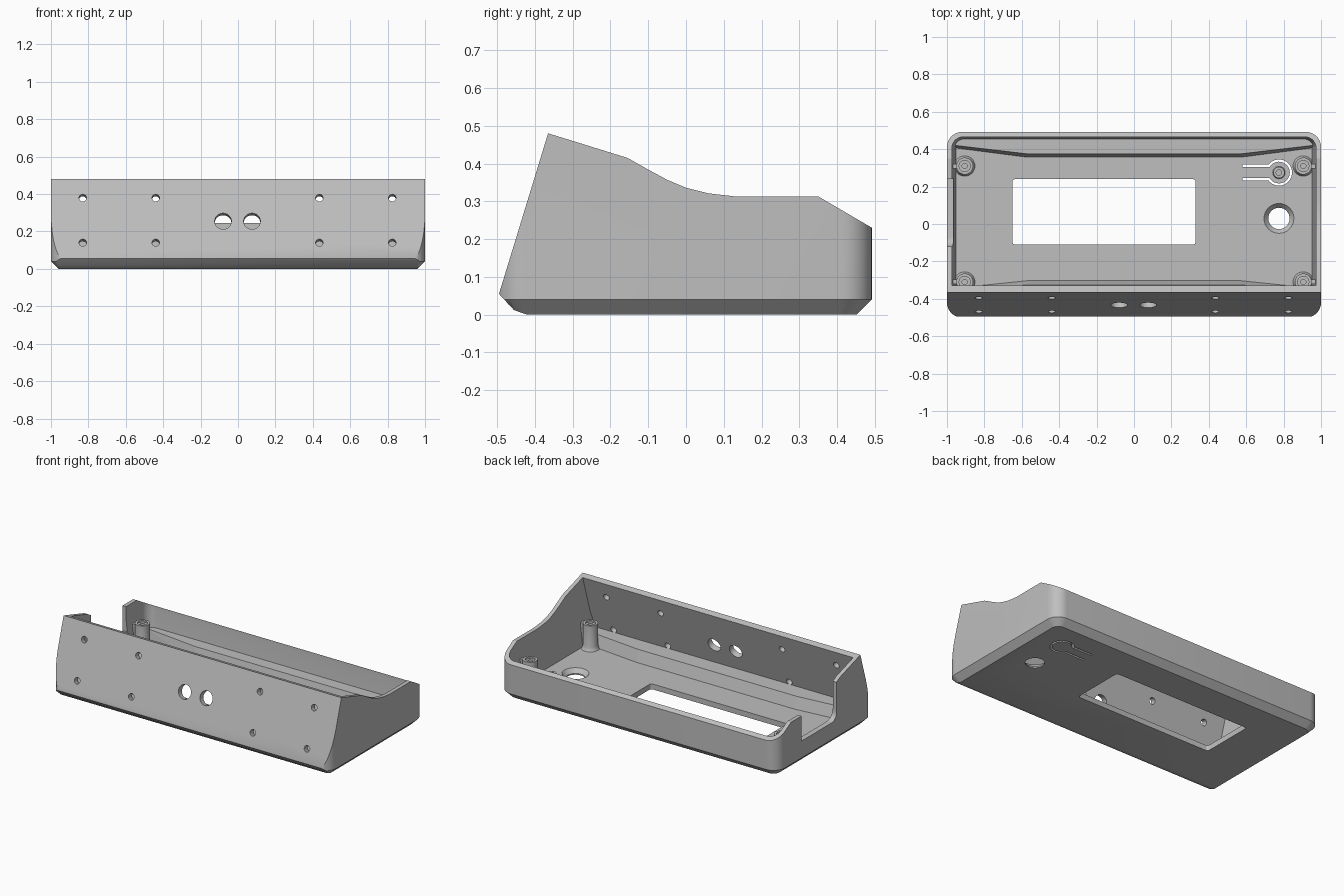
import bpy, bmesh, math
from mathutils import Vector

cube = bpy.data.objects.get("Cube")
if cube:
    bpy.data.objects.remove(cube)

grey = bpy.data.materials.new("matte_grey")
grey.use_nodes = True
grey.diffuse_color = (0.52, 0.52, 0.52, 1)
grey.node_tree.nodes["Principled BSDF"].inputs["Base Color"].default_value = (0.52, 0.52, 0.52, 1)

FLOOR = 0.035
SLOPE = 0.306  # lean of the front wall, y per z
front_normal = Vector((0, -1, SLOPE)).normalized()


def finish(name, bm):
    bmesh.ops.recalc_face_normals(bm, faces=bm.faces)
    mesh = bpy.data.meshes.new(name)
    bm.to_mesh(mesh)
    bm.free()
    mesh.materials.append(grey)
    obj = bpy.data.objects.new(name, mesh)
    bpy.context.collection.objects.link(obj)
    return obj


def smooth(obj):
    bpy.ops.object.select_all(action='DESELECT')
    obj.select_set(True)
    bpy.context.view_layer.objects.active = obj
    bpy.ops.object.shade_smooth_by_angle(angle=math.radians(30))


def arc(cx, cy, r, start, end, steps):
    angles = [math.radians(start + (end - start) * i / steps) for i in range(steps + 1)]
    return [(cx + r * math.cos(a), cy + r * math.sin(a)) for a in angles]


def rounded_rect(x0, x1, y0, y1, r, steps=8):
    corners = [(x1 - r, y1 - r), (x0 + r, y1 - r), (x0 + r, y0 + r), (x1 - r, y0 + r)]
    pts = []
    for i, (cx, cy) in enumerate(corners):
        pts += arc(cx, cy, r, 90 * i, 90 * i + 90, steps)
    return pts


def loft(name, rings):
    """Solid through rings of equal point count."""
    bm = bmesh.new()
    rows = [[bm.verts.new(p) for p in ring] for ring in rings]
    n = len(rows[0])
    for a, b in zip(rows, rows[1:]):
        for i in range(n):
            bm.faces.new((a[i], a[(i + 1) % n], b[(i + 1) % n], b[i]))
    bm.faces.new(rows[0][::-1])
    bm.faces.new(rows[-1])
    return finish(name, bm)


def at_z(pts, z):
    return [(x, y, z) for x, y in pts]


def at_x(pts, x):
    return [(x, y, z) for y, z in pts]


def disc(center, r, axis, steps=32):
    turn = Vector(axis).to_track_quat('Z', 'Y')
    return [Vector(center) + turn @ Vector((x, y, 0)) for x, y in arc(0, 0, r, 0, 360, steps)[:-1]]


def boolean(target, tool, operation='DIFFERENCE'):
    tool.hide_render = True
    mod = target.modifiers.new("cut", 'BOOLEAN')
    mod.operation, mod.solver, mod.object = operation, 'EXACT', tool
    bpy.context.view_layer.objects.active = target
    bpy.ops.object.modifier_apply(modifier=mod.name)
    bpy.data.objects.remove(tool)


# Outer shell: rounded block with chamfered base, trimmed by the side profile
shell = loft("case_shell", [
    at_z(rounded_rect(-0.96, 0.96, -0.46, 0.452, 0.045), 0),
    at_z(rounded_rect(-1, 1, -0.5, 0.492, 0.08), 0.04),
    at_z(rounded_rect(-1, 1, -0.5, 0.492, 0.08), 0.6)])
side = [(-0.42, 0), (-0.455, 0.012), (-0.495, 0.055), (-0.365, 0.48), (-0.155, 0.415),
        (-0.10, 0.384), (-0.05, 0.357), (0, 0.336), (0.06, 0.321), (0.13, 0.313),
        (0.35, 0.313), (0.492, 0.23), (0.55, 0.2), (0.55, -0.05), (-0.42, -0.05)]
boolean(shell, loft("side_trim", [at_x(side, -1.2), at_x(side, 1.2)]), 'INTERSECT')

# Cavity with drafted walls and a leaning front
cavity = loft("cavity", [
    at_z(rounded_rect(-0.952, 0.952, -0.6, 0.447, 0.05), FLOOR),
    at_z(rounded_rect(-0.973, 0.973, -0.6, 0.466, 0.06), 0.22),
    at_z(rounded_rect(-0.975, 0.975, -0.6, 0.467, 0.06), 0.7)])
bm = bmesh.new()
bm.from_mesh(cavity.data)
cut = bmesh.ops.bisect_plane(bm, geom=bm.verts[:] + bm.edges[:] + bm.faces[:],
                             plane_co=(0, -0.325, 0.48), plane_no=front_normal, clear_outer=True)
bmesh.ops.contextual_create(bm, geom=[e for e in cut["geom_cut"] if isinstance(e, bmesh.types.BMEdge)])
bmesh.ops.recalc_face_normals(bm, faces=bm.faces)
bm.to_mesh(cavity.data)
bm.free()
boolean(shell, cavity)

# Display window in the floor
window = rounded_rect(-0.65, 0.33, -0.11, 0.24, 0.015, 4)
boolean(shell, loft("window_cut", [at_z(window, -0.1), at_z(window, 0.1)]))

# Countersunk round hole in the floor
boolean(shell, loft("round_cut", [disc((0.775, 0.03, z), r, (0, 0, 1))
                                  for z, r in ((-0.1, 0.057), (0.008, 0.057), (FLOOR, 0.08), (0.1, 0.08))]))

# Keyhole slot that frees the flexible push button
bx, by = 0.775, 0.275
slot = ([(bx - 0.195, by + 0.042)] + arc(bx, by, 0.07, 143, -143, 32) +
        [(bx - 0.195, by - 0.042), (bx - 0.195, by - 0.03)] +
        arc(bx, by, 0.058, -149, 149, 32) + [(bx - 0.195, by + 0.03)])
boolean(shell, loft("button_slot_cut", [at_z(slot, -0.1), at_z(slot, 0.1)]))

# Holes through the leaning front wall
holes = [(x, 0.255, 0.045) for x in (-0.08, 0.075)]
holes += [(x, z, 0.02) for x in (-0.83, -0.44, 0.435, 0.825) for z in (0.14, 0.38)]
for x, z, r in holes:
    mid = Vector((x, -0.365 - (0.48 - z) * SLOPE, z))
    boolean(shell, loft("front_hole_cut", [disc(mid + front_normal * d, r, front_normal, 24)
                                           for d in (-0.07, 0.07)]))

# Notch in the side wall with a rounded lower corner
notch = arc(-0.07, 0.2, 0.05, 180, 270, 6) + [(0.24, 0.15), (0.24, 0.6), (-0.12, 0.6)]
boolean(shell, loft("notch_cut", [at_x(notch, -1.1), at_x(notch, -0.93)]))
smooth(shell)


# Raised ledges along the front and back of the floor
def ledge(name, foot, foot_end, top, top_end, wall, wall_top, height):
    bm = bmesh.new()
    for s in (-1, 1):
        for z, mid, end, back in ((FLOOR - 0.01, foot, foot_end, wall),
                                  (height, top, top_end, wall_top)):
            for x, y in ((0.57, mid), (0.955, end), (0.955, back)):
                bm.verts.new((s * x, y, z))
    bmesh.ops.convex_hull(bm, input=bm.verts)
    bmesh.ops.dissolve_limit(bm, angle_limit=0.01, verts=bm.verts, edges=bm.edges)
    return finish(name, bm)


ledge("back_ledge", 0.355, 0.405, 0.375, 0.42, 0.46, 0.46, 0.11)
ledge("front_ledge", -0.30, -0.34, -0.325, -0.365, -0.47, -0.445, 0.11)


# Turned posts: (radius, height) profiles from outside foot to the hole bottom
def turned(name, x, y, profile):
    smooth(loft(name, [disc((x, y, z), r, (0, 0, 1)) for r, z in profile]))


post = [(0.058, 0.03), (0.05, 0.042), (0.045, 0.06), (0.045, 0.2),
        (0.03, 0.2), (0.03, 0.19), (0.014, 0.19), (0.014, 0.08)]
for sx, x_name in ((-1, "right"), (1, "left")):
    for sy, y_name in ((-1, "front"), (1, "back")):
        turned(f"screw_post_{y_name}_{x_name}", sx * 0.905, sy * 0.31, post)
        # Web tying the post to the side wall
        web = rounded_rect(min(sx * 0.94, sx * 0.98), max(sx * 0.94, sx * 0.98),
                           sy * 0.31 - 0.012, sy * 0.31 + 0.012, 0.002, 1)
        loft(f"post_web_{y_name}_{x_name}", [at_z(web, 0.03), at_z(web, 0.19 if x_name == "left" else 0.18)])

turned("button_stem", bx, by, [(0.035, 0.03), (0.03, 0.045), (0.03, 0.13), (0.015, 0.13), (0.015, 0.12)])
